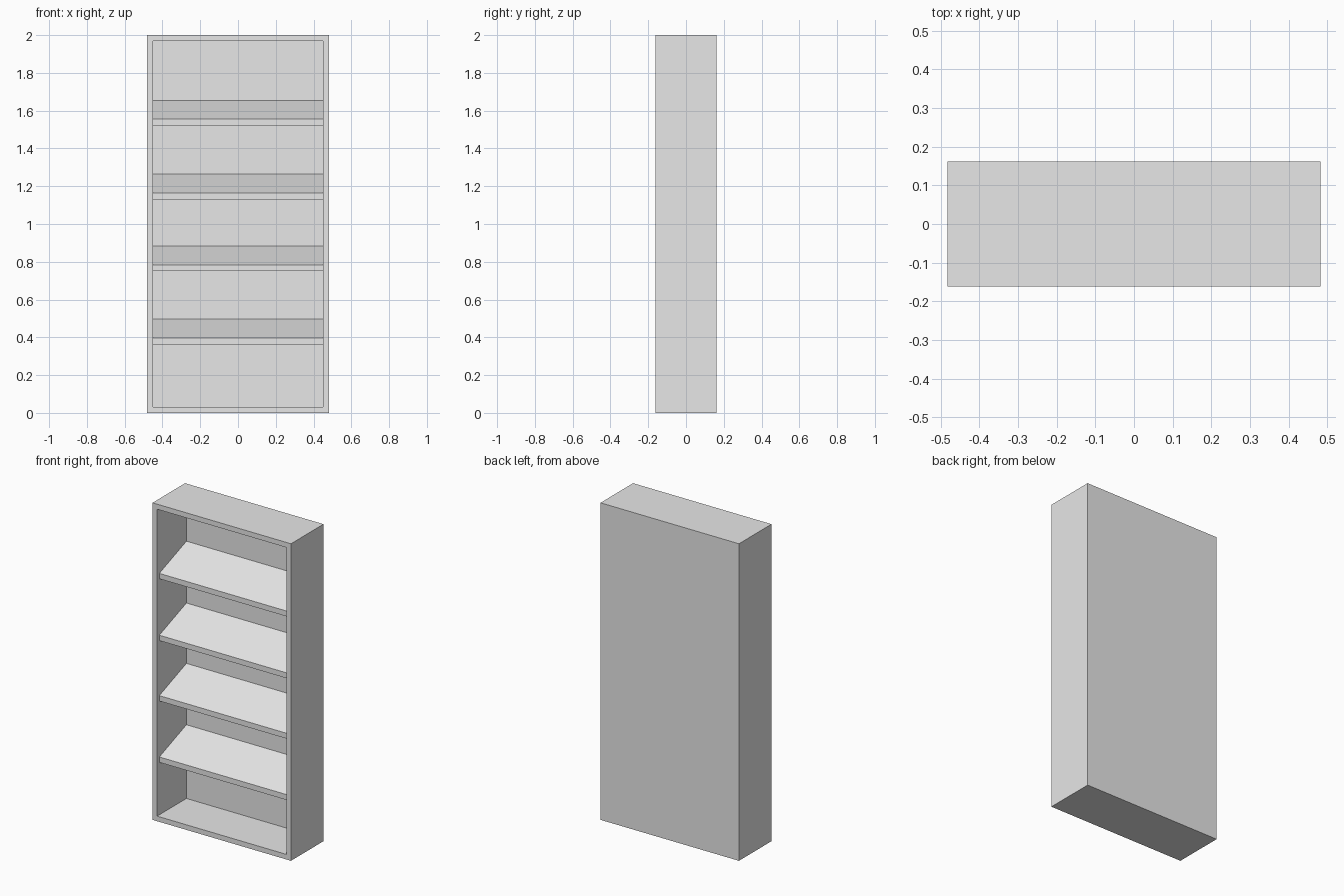
import bpy
import bmesh

cube = bpy.data.objects.get("Cube")
if cube:
    bpy.data.objects.remove(cube, do_unlink=True)

WIDTH, DEPTH, HEIGHT = 0.966, 0.324, 2.0
BOARD = 0.032
FRONT, BACK = -DEPTH / 2, DEPTH / 2 - BOARD
INNER = WIDTH / 2 - BOARD

grey = bpy.data.materials.new("light_grey")
grey.use_nodes = True
colour = (0.8, 0.8, 0.8, 1)
grey.diffuse_color = colour
grey.node_tree.nodes["Principled BSDF"].inputs["Base Color"].default_value = colour


def add_object(name, bm):
    bmesh.ops.recalc_face_normals(bm, faces=bm.faces)
    mesh = bpy.data.meshes.new(name)
    bm.to_mesh(mesh)
    bm.free()
    mesh.materials.append(grey)
    obj = bpy.data.objects.new(name, mesh)
    bpy.context.collection.objects.link(obj)
    return obj


# Cabinet: a box whose front face is inset and pushed back to the rear panel
bm = bmesh.new()
bmesh.ops.create_cube(bm, size=1)
for v in bm.verts:
    v.co.x *= WIDTH
    v.co.y *= DEPTH
    v.co.z = (v.co.z + 0.5) * HEIGHT
bm.normal_update()
front = min(bm.faces, key=lambda f: f.calc_center_median().y)
bmesh.ops.inset_region(bm, faces=[front], thickness=BOARD, use_even_offset=True)
pushed = bmesh.ops.extrude_discrete_faces(bm, faces=[front])["faces"][0]
bmesh.ops.translate(bm, verts=pushed.verts, vec=(0, BACK - FRONT, 0))
add_object("cabinet", bm)


# Shelves: boards sloping down to an upright front edge
def add_shelf(name, z, drop=0.1, thickness=0.034, setback=0.022):
    lip = FRONT + setback
    profile = [(lip, z - thickness), (lip, z),
               (BACK, z + drop), (BACK, z + drop - thickness)]
    bm = bmesh.new()
    side = bm.faces.new([bm.verts.new((-INNER, y, h)) for y, h in profile])
    extruded = bmesh.ops.extrude_face_region(bm, geom=[side])["geom"]
    verts = [g for g in extruded if isinstance(g, bmesh.types.BMVert)]
    bmesh.ops.translate(bm, verts=verts, vec=(2 * INNER, 0, 0))
    add_object(name, bm)


for i, z in enumerate((0.397, 0.784, 1.165, 1.555)):
    add_shelf(f"sloped_shelf_{i + 1}", z)
